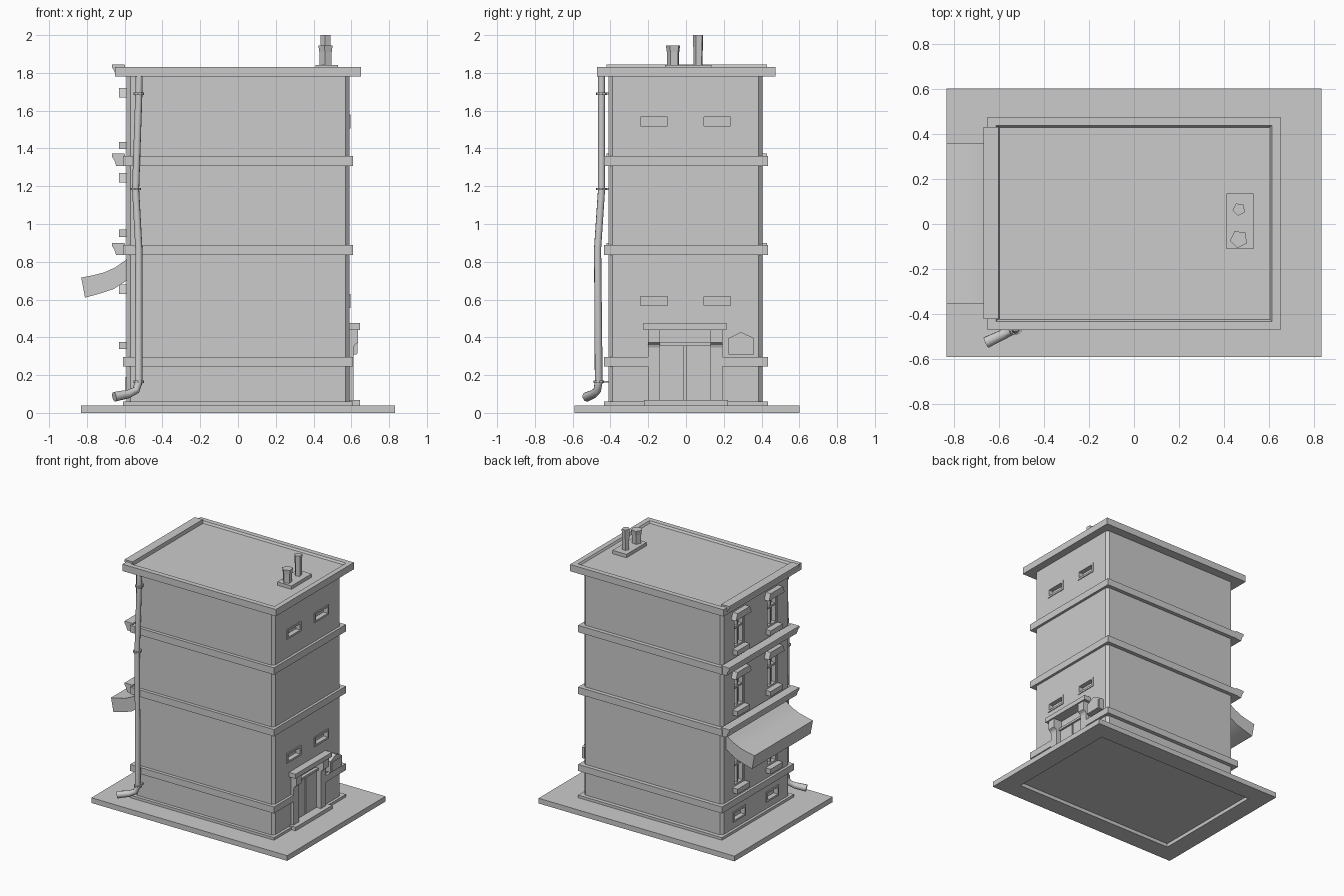
import bpy, bmesh
from math import cos, sin, tau
from mathutils import Vector

cube = bpy.data.objects.get("Cube")
if cube:
    bpy.data.objects.remove(cube, do_unlink=True)

stone = bpy.data.materials.new("plain grey")
stone.use_nodes = True
GREY = (0.6, 0.6, 0.6, 1)
stone.diffuse_color = GREY
stone.node_tree.nodes["Principled BSDF"].inputs["Base Color"].default_value = GREY


def finish(name, bm):
    bmesh.ops.recalc_face_normals(bm, faces=bm.faces)
    mesh = bpy.data.meshes.new(name)
    bm.to_mesh(mesh)
    bm.free()
    mesh.materials.append(stone)
    ob = bpy.data.objects.new(name, mesh)
    bpy.context.collection.objects.link(ob)
    return ob


def add_box(bm, x, y, z):
    verts = bmesh.ops.create_cube(bm, size=1)["verts"]
    for v in verts:
        v.co = [r[0] if c < 0 else r[1] for r, c in zip((x, y, z), v.co)]
    return verts


def boxes(name, *specs):
    bm = bmesh.new()
    for s in specs:
        add_box(bm, *s)
    return finish(name, bm)


def prism(name, profile, y0, y1):
    """Extrude an (x, z) profile along y."""
    bm = bmesh.new()
    face = bm.faces.new([bm.verts.new((x, y0, z)) for x, z in profile])
    new = bmesh.ops.extrude_face_region(bm, geom=[face])["geom"]
    bmesh.ops.translate(bm, vec=(0, y1 - y0, 0),
                        verts=[v for v in new if isinstance(v, bmesh.types.BMVert)])
    return finish(name, bm)


def inset_face(bm, up, *steps):
    face = next(f for f in bm.faces if f.normal.z * up > 0.9)
    for width, depth in steps:
        bmesh.ops.inset_region(bm, faces=[face], thickness=width, depth=0)
        for v in face.verts:
            v.co.z -= depth * up


def frame(name, x, y, z, w):
    """Four bars round an opening in a wall facing x."""
    return boxes(name, (x, y, (z[0], z[0] + w)), (x, y, (z[1] - w, z[1])),
                 (x, (y[0], y[0] + w), z), (x, (y[1] - w, y[1]), z))


def tube(name, points, radii, sides=10):
    """Sweep a round section along points with level rings kept in line."""
    pts = [Vector(p) for p in points]
    bm = bmesh.new()
    rings = []
    for i, (p, r) in enumerate(zip(pts, radii)):
        d = (pts[min(i + 1, len(pts) - 1)] - pts[max(i - 1, 0)]).normalized()
        a = d.cross(Vector((1, -1, 0))).normalized()
        b = d.cross(a)
        rings.append([bm.verts.new(p + r * (cos(tau * k / sides) * a + sin(tau * k / sides) * b))
                      for k in range(sides)])
    for lo, hi in zip(rings, rings[1:]):
        for k in range(sides):
            n = (k + 1) % sides
            bm.faces.new((lo[k], lo[n], hi[n], hi[k]))
    bm.faces.new(rings[0])
    bm.faces.new(rings[-1])
    return finish(name, bm)


def smooth(ob, angle):
    bpy.ops.object.select_all(action="DESELECT")
    ob.select_set(True)
    bpy.context.view_layer.objects.active = ob
    bpy.ops.object.shade_smooth_by_angle(angle=angle)


# Pavement with a recess underneath
bm = bmesh.new()
add_box(bm, (-0.83, 0.83), (-0.59, 0.60), (0, 0.04))
bm.normal_update()
inset_face(bm, -1, (0.2, 0), (0.004, 0.025))
finish("pavement", bm)

# Walls with chamfered corners
bm = bmesh.new()
add_box(bm, (-0.59, 0.59), (-0.41, 0.405), (0.03, 1.8))
upright = [e for e in bm.edges if abs(e.verts[0].co.z - e.verts[1].co.z) > 1]
bmesh.ops.bevel(bm, geom=upright, offset=0.02, segments=1, affect="EDGES")
walls = finish("walls", bm)

# Openings: small windows, sash windows and doorway
cuts = []
for i, y in enumerate((-0.17, 0.165)):
    span = (y - 0.085, y + 0.085)
    for j, z in enumerate((0.555, 1.505)):
        frame(f"side_window_frame_{i}{j}", (0.56, 0.596), span, (z, z + 0.075), 0.014)
        cuts.append(((0.56, 0.7), span, (z, z + 0.075)))
for i, y in enumerate((-0.2, 0.2)):
    low = (y - 0.075, y + 0.075)
    frame(f"basement_window_frame_{i}", (-0.596, -0.56), low, (0.11, 0.19), 0.014)
    cuts.append(((-0.7, -0.56), low, (0.11, 0.19)))
    for j, (z0, z1) in enumerate(((0.375, 0.635), (0.97, 1.225), (1.435, 1.675))):
        span = (y - 0.065, y + 0.065)
        cuts.append(((-0.7, -0.55), span, (z0, z1)))
        frame(f"sash_frame_{i}{j}", (-0.585, -0.55), span, (z0, z1), 0.014)
        mid = (z0 + z1) / 2
        boxes(f"sash_bars_{i}{j}",
              ((-0.578, -0.55), span, (mid + 0.02, mid + 0.034)),
              ((-0.575, -0.55), (y - 0.006, y + 0.006), (z0, z1)))
        boxes(f"window_sill_{i}{j}", ((-0.63, -0.58), (y - 0.075, y + 0.075), (z0 - 0.038, z0)))
        # Lintel with sloping ends
        bm = bmesh.new()
        for v in add_box(bm, (-0.63, -0.58), (y - 0.095, y + 0.095), (z1 - 0.005, z1 + 0.045)):
            if v.co.z > z1:
                v.co.y += 0.02 if v.co.y < y else -0.02
        finish(f"window_lintel_{i}{j}", bm)
cuts.append(((0.565, 0.7), (-0.14, 0.13), (0.06, 0.44)))

cutter = boxes("opening_cutter", *cuts)
cutter.hide_render = True
cutter.hide_viewport = True
mod = walls.modifiers.new("openings", "BOOLEAN")
mod.object = cutter
mod.solver = "EXACT"
bpy.context.view_layer.objects.active = walls
bpy.ops.object.modifier_apply(modifier=mod.name)
bpy.data.objects.remove(cutter, do_unlink=True)

# Plinth and floor bands; the lowest band stops at the doorway
WIDE, DEEP = (-0.61, 0.61), (-0.435, 0.435)
boxes("plinth", (WIDE, DEEP, (0.03, 0.06)))
boxes("lower_band", ((-0.61, 0.56), DEEP, (0.245, 0.295)),
      ((0.56, 0.61), (-0.435, -0.17), (0.245, 0.295)),
      ((0.56, 0.61), (0.16, 0.435), (0.245, 0.295)))
for name, z in (("middle_band", 0.835), ("upper_band", 1.308)):
    boxes(name, (WIDE, DEEP, (z, z + 0.053)))
for name, z in (("middle_moulding", 0.835), ("upper_moulding", 1.308), ("roof_moulding", 1.78)):
    prism(name, [(-0.59, z), (-0.645, z), (-0.655, z + 0.03), (-0.668, z + 0.05),
                 (-0.668, z + 0.064), (-0.6, z + 0.064)], -0.42, 0.43)

# Cornice and sunken roof
bm = bmesh.new()
add_box(bm, (-0.65, 0.65), (-0.47, 0.475), (1.78, 1.832))
bm.normal_update()
inset_face(bm, 1, (0.055, 0), (0.012, 0.015))
finish("cornice_and_roof", bm)

# Chimney with two pots
boxes("chimney_base", ((0.41, 0.53), (-0.11, 0.135), (1.8, 1.843)))
tube("tall_pot", [(0.465, 0.065, z) for z in (1.84, 1.94, 2.0)], (0.025, 0.027, 0.029), 5)
tube("short_pot", [(0.465, -0.067, z) for z in (1.84, 1.91, 1.945)], (0.033, 0.035, 0.04), 5)

# Doorway: leaves, bracketed jambs, head and step
boxes("door_leaves", ((0.55, 0.575), (-0.14, -0.01), (0.06, 0.36)),
      ((0.55, 0.575), (0.0, 0.13), (0.06, 0.36)))
boxes("door_transom", ((0.55, 0.59), (-0.14, 0.13), (0.355, 0.372)))
for name, y in (("right_jamb", -0.2), ("left_jamb", 0.13)):
    prism(name, [(0.56, 0.05), (0.612, 0.05), (0.612, 0.345), (0.618, 0.36),
                 (0.635, 0.372), (0.635, 0.445), (0.56, 0.445)], y, y + 0.062)
boxes("door_head", ((0.56, 0.645), (-0.225, 0.215), (0.44, 0.475)))
boxes("door_step", ((0.56, 0.645), (-0.222, 0.222), (0.035, 0.067)))

# Letter box with a gabled top
bm = bmesh.new()
gable = [(0.225, 0.31), (0.36, 0.31), (0.36, 0.395), (0.292, 0.428), (0.225, 0.395)]
back, front = [[bm.verts.new((x, y, z)) for y, z in gable] for x in (0.58, 0.628)]
bm.faces.new(back)
bm.faces.new(front)
for k in range(len(gable)):
    n = (k + 1) % len(gable)
    bm.faces.new((back[k], back[n], front[n], front[k]))
finish("letter_box", bm)
boxes("letter_box_panel", ((0.62, 0.633), (0.232, 0.353), (0.315, 0.385)))

# Awning
awning = prism("awning", [(-0.59, 0.812), (-0.65, 0.77), (-0.71, 0.743), (-0.77, 0.728),
                          (-0.83, 0.716), (-0.81, 0.61), (-0.73, 0.632), (-0.66, 0.655),
                          (-0.59, 0.7)], -0.352, 0.357)
smooth(awning, 0.6)

# Drainpipe, collars and spout
path = [(-0.523, -0.447, 1.79), (-0.525, -0.447, 1.69), (-0.542, -0.447, 1.185),
        (-0.525, -0.468, 0.87), (-0.525, -0.462, 0.165), (-0.54, -0.47, 0.12),
        (-0.58, -0.49, 0.1), (-0.655, -0.525, 0.085)]
pipe = tube("drainpipe", path, [0.019] * 4 + [0.021] * 2 + [0.023, 0.026])
smooth(pipe, 0.7)
for i, k in enumerate((1, 2, 4)):
    x, y, z = path[k]
    tube(f"pipe_collar_{i}", [(x, y, z - 0.006), (x, y, z + 0.006)], (0.029, 0.029))
    boxes(f"pipe_bracket_{i}", ((x - 0.012, x + 0.012), (y, -0.4), (z - 0.005, z + 0.005)))
